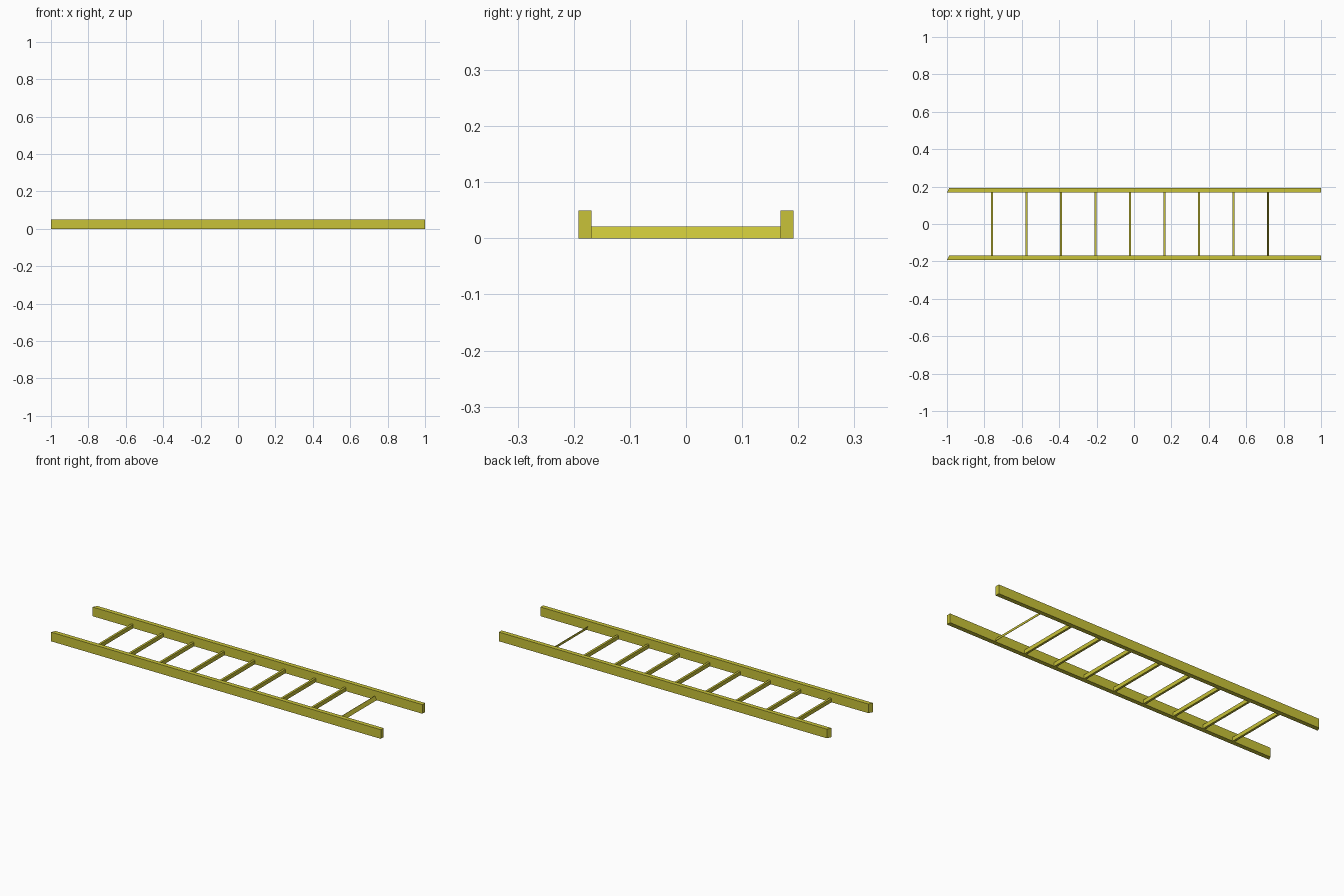
import bpy
import bmesh

if "Cube" in bpy.data.objects:
    bpy.data.objects.remove(bpy.data.objects["Cube"])

wood = bpy.data.materials.new("yellow_paint")
wood.diffuse_color = (0.58, 0.54, 0.04, 1)
wood.use_nodes = True
wood.node_tree.nodes["Principled BSDF"].inputs["Base Color"].default_value = wood.diffuse_color


def prism(name, profile, offset):
    """Extrude a closed polygon of 3D points along an offset vector."""
    bm = bmesh.new()
    face = bm.faces.new([bm.verts.new(p) for p in profile])
    ext = bmesh.ops.extrude_face_region(bm, geom=[face], use_keep_orig=True)
    verts = [g for g in ext["geom"] if isinstance(g, bmesh.types.BMVert)]
    bmesh.ops.translate(bm, verts=verts, vec=offset)
    bmesh.ops.recalc_face_normals(bm, faces=bm.faces)
    mesh = bpy.data.meshes.new(name)
    bm.to_mesh(mesh)
    bm.free()
    obj = bpy.data.objects.new(name, mesh)
    bpy.context.collection.objects.link(obj)
    mesh.materials.append(wood)
    return obj


# Side rails, with a slightly slanted cut at the left end
for name, y in (("front_rail", -0.18), ("back_rail", 0.18)):
    a, b = y - 0.012, y + 0.012
    prism(name, [(-1, a, 0), (1, a, 0), (1, b, 0), (-0.988, b, 0)], (0, 0, 0.05))

# Rungs sitting low between the rails
W, H, Y = 0.006, 0.021, 0.169
for i in range(9):
    x = -0.759 + i * 0.1845
    if i < 8:
        section = [(-W, 0), (W, 0), (W, H), (-W, H)]
    else:
        # end rung is a thin slanted slat
        section = [(W - 0.002, 0), (W, 0), (-W + 0.002, H), (-W, H)]
    prism(f"rung_{i + 1}", [(x + u, -Y, z) for u, z in section], (0, 2 * Y, 0))
